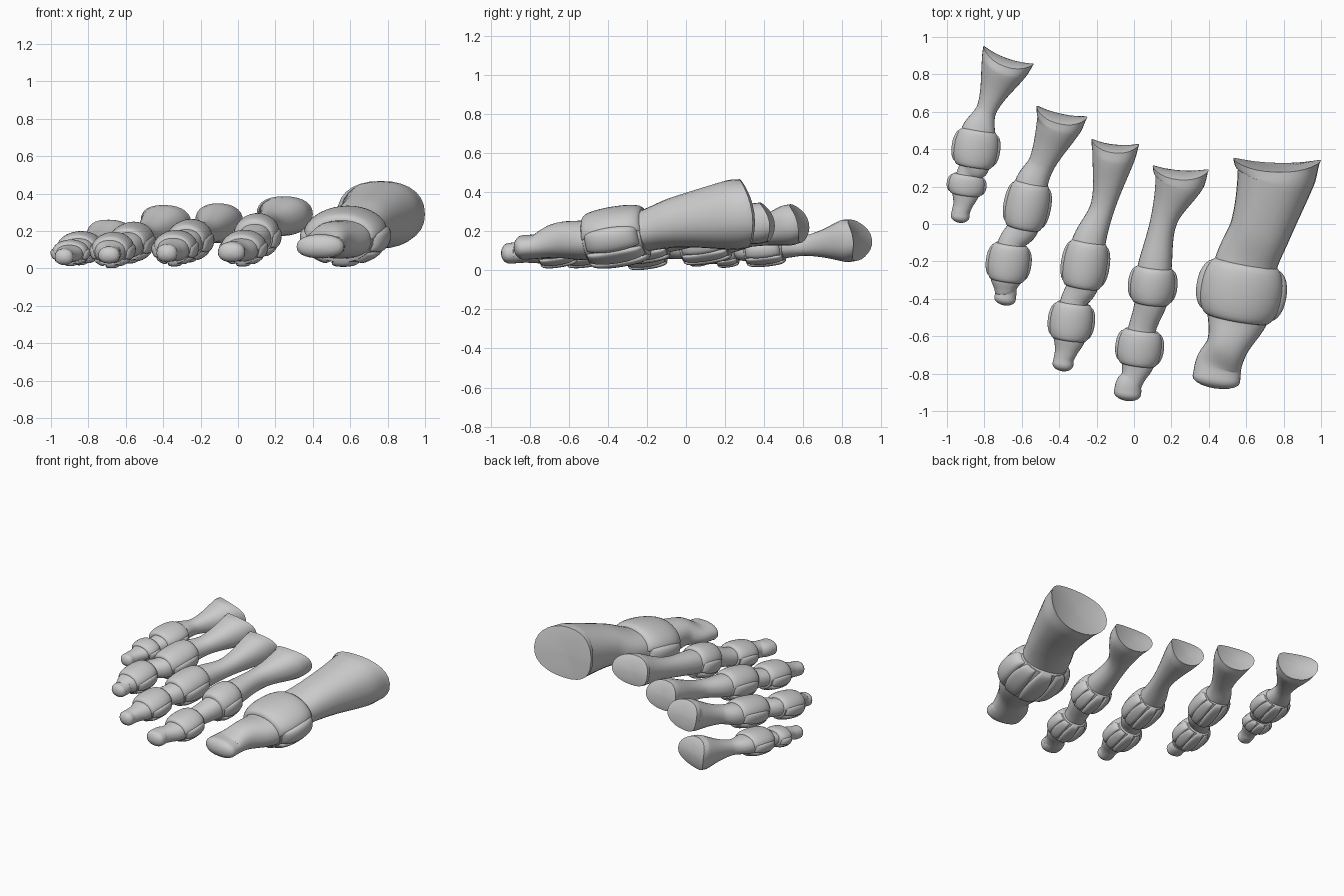
import bpy
from math import sin, cos, pi, radians, copysign
from mathutils import Vector

if "Cube" in bpy.data.objects:
    bpy.data.objects.remove(bpy.data.objects["Cube"])

UP = Vector((0, 0, 1))


def finish(name, verts, faces):
    me = bpy.data.meshes.new(name)
    me.from_pydata(verts, [], faces)
    ob = bpy.data.objects.new(name, me)
    bpy.context.collection.objects.link(ob)
    bpy.ops.object.select_all(action='DESELECT')
    bpy.context.view_layer.objects.active = ob
    ob.select_set(True)
    bpy.ops.object.shade_smooth_by_angle(angle=radians(45))
    return ob


def frame(t):
    t = t.normalized()
    side = UP.cross(t).normalized()
    return t, side, t.cross(side)


def smooth(stations, steps=7):
    """Spline through stations (x, y, z, half width, half height)."""
    p = [Vector(s) for s in stations]
    d = [(b - a).length for a, b in zip(p, p[1:])]
    m = []
    for i in range(len(p)):
        if i == 0:
            m.append((p[1] - p[0]) / d[0])
        elif i == len(p) - 1:
            m.append((p[-1] - p[-2]) / d[-1])
        else:
            m.append((p[i + 1] - p[i - 1]) / (d[i] + d[i - 1]))
    out = []
    for i in range(len(p) - 1):
        for k in range(steps):
            u = k / steps
            out.append(p[i] * (2*u**3 - 3*u*u + 1) + m[i] * (d[i] * (u**3 - 2*u*u + u))
                       + p[i+1] * (3*u*u - 2*u**3) + m[i+1] * (d[i] * (u**3 - u*u)))
    return out + [p[-1]]


def loft(name, stations, start=0.5, end=0.5, low=0.92, n=28, power=2.25, saddle=0.0):
    """Closed tube; start/end are cap depths (negative makes a hollow face).
    saddle sweeps the top and bottom of the first face forward."""
    path = smooth(stations)
    rings = []
    for i, s in enumerate(path):
        a, b = path[max(i-1, 0)], path[min(i+1, len(path)-1)]
        rings.append((s.xyz, (b.xyz - a.xyz), s[3], s[4]))

    def cap(r, depth, sign):
        c, t, rx, rz = r
        return [(c + t.normalized() * sign * depth * min(rx, rz) * (1 - s*s)**0.5 if depth > 0
                 else c + t.normalized() * sign * depth * min(rx, rz) * (1 - s*s),
                 t, rx * s, rz * s) for s in (0.95, 0.82, 0.6, 0.3, 0.04)]
    c0, rz0 = rings[0][0], rings[0][3]
    rings = cap(rings[0], start, -1)[::-1] + rings + cap(rings[-1], end, 1)
    verts, faces = [], []
    for c, t, rx, rz in rings:
        t, side, up = frame(t)
        fade = max(0, 1 - max(0, (c - c0).dot(t)) / (1.8 * rz0))
        for j in range(n):
            a = 2 * pi * j / n
            ca, sa = cos(a), sin(a)
            x = copysign(abs(ca) ** (2/power), ca) * rx
            z = copysign(abs(sa) ** (2/power), sa) * rz * (low if sa < 0 else 1)
            verts.append(c + side * x + up * z + t * saddle * fade * z * z / rz0)
    for i in range(len(rings) - 1):
        for j in range(n):
            k = (j + 1) % n
            faces.append((i*n + j, i*n + k, (i+1)*n + k, (i+1)*n + j))
    faces.append(tuple(range(n))[::-1])
    faces.append(tuple((len(rings)-1)*n + j for j in range(n)))
    return finish(name, verts, faces)


def bulge(v):
    """Width and height factors along a joint, v from -1 to 1."""
    k = abs(v) ** 2.4
    return 1 - 0.19 * k, 1 - 0.12 * k


def band(name, c, axis, hl, rx, rz, mid, half, hi, taper=0.0, n=16, m=14):
    """Ligament sheet wrapped round the joint, its rim sunk in the core."""
    t, side, up = frame(axis)
    verts, faces = [], []
    for i in range(m + 1):
        v = sin((2 * i / m - 1) * pi / 2)
        bx, bz = bulge(v)
        for j in range(n + 1):
            u = sin((2 * j / n - 1) * pi / 2)
            a = radians(mid + half * u * (1 - taper * v*v))
            f = 0.85 + (hi - 0.85) * ((1 - abs(u)**6) * (1 - v**12)) ** 0.5
            verts.append(c + t * v * hl + (side * cos(a) * rx * bx + up * sin(a) * rz * bz) * f)
    w = n + 1
    for i in range(m):
        for j in range(n):
            faces.append((i*w + j, i*w + j + 1, (i+1)*w + j + 1, (i+1)*w + j))
    finish(name, verts, faces)


def joint(name, cap, axis):
    """Joint capsule: core, dorsal hood, side ligaments and plantar strips."""
    c, (hl, rx, rz) = Vector(cap[:3]), cap[3:]
    t = axis.normalized()
    st = [(*(c + t * hl * v * 0.97), rx * 0.88 * bulge(v)[0], rz * 0.88 * bulge(v)[1])
          for v in (-1, -0.5, 0, 0.5, 1)]
    loft(name + "_core", st, 0.08, 0.08, low=1, power=2)
    band(name + "_hood", c, axis, hl, rx, rz, 90, 88, 0.97, n=30)
    for s, label in ((1, "inner"), (-1, "outer")):
        a = -8 if s > 0 else 188
        band(name + "_side_" + label, c, axis, hl * 0.9, rx, rz, a, 27, 1.02, 0.2)
        band(name + "_plantar_" + label, c, axis, hl * 0.95, rx, rz, -90 + s*40, 19, 1.0, 0.25)
    band(name + "_plantar_middle", c, axis, hl, rx, rz, -90, 20, 1.01, 0.25)


def at(cap, t, k, f, g=None):
    """Bone station inside a joint, k half-lengths along it."""
    return (*(Vector(cap[:3]) + t * k * cap[3]), cap[4] * f, cap[5] * (g or f))


def toe(name, base, shaft, caps, tip, neck=None, yaw=0.6, saddle=0.4):
    b, s = Vector(base), Vector(shaft)
    pts = [s.xyz] + [Vector(c[:3]) for c in caps] + [Vector(tip[:3])]
    axes = []
    for i in range(1, len(pts) - 1):
        d = pts[i+1] - pts[i-1]
        axes.append(Vector((d.x * 0.6, d.y, d.z)).normalized())
    # near bone with flared, saddle-shaped base
    flare = b.lerp(s, 0.22)
    flare.x = b.x + (flare.x - b.x) * yaw
    flare[3], flare[4] = base[3] * 0.89, base[4] * 0.98
    rim = (*base[:3], base[3] * 0.99, base[4] * 0.97)
    loft(name + "_near_bone", [rim, tuple(flare), tuple(s),
         at(caps[0], axes[0], -1, 0.7), at(caps[0], axes[0], -0.1, 0.76)],
         -0.2, 0.5, saddle=saddle)
    # middle bone
    if len(caps) == 2:
        loft(name + "_middle_bone", [at(caps[0], axes[0], 0.4, 0.74), at(caps[0], axes[0], 1, 0.66),
             at(caps[1], axes[1], -1.1, 0.58, 0.66), at(caps[1], axes[1], -0.1, 0.74)], -0.2, 0.5)
    # end bone with knobbed tip
    last, ax = caps[-1], axes[-1]
    q = at(last, ax, 1, 0.68)
    if neck is None:
        n = Vector(q).lerp(Vector(tip), 0.45)
        n[3], n[4] = last[4] * 0.5, (last[5] * 0.6 + tip[4]) / 2
        neck = tuple(n)
    pre = (tip[0] + 0.1 * tip[3], tip[1] + 0.6 * tip[3], tip[2] + 0.05 * tip[3],
           tip[3] * 0.97, tip[4] * 1.02)
    loft(name + "_end_bone", [at(last, ax, 0.4, 0.74), q, neck, pre, tip], -0.2, 0.75)
    for i, c in enumerate(caps):
        joint(f"{name}_joint_{i + 1}", c, axes[i])


# toes: base, shaft, joints (x, y, z, half length, half width, half height), tip
toe("big_toe", (.765, .345, .29, .237, .19), (.68, -.02, .245, .165, .14),
    [(.575, -.355, .175, .155, .238, .158)], (.44, -.83, .115, .128, .066),
    (.50, -.65, .15, .113, .095), yaw=0.2, saddle=0.25)
toe("second_toe", (.25, .30, .29, .152, .11), (.16, .02, .23, .072, .075),
    [(.10, -.325, .175, .10, .13, .12), (.03, -.66, .11, .095, .128, .095)],
    (-.035, -.905, .085, .073, .055), yaw=0.3)
toe("third_toe", (-.10, .44, .25, .13, .11), (-.165, .10, .19, .066, .065),
    [(-.26, -.215, .15, .125, .128, .113), (-.335, -.52, .11, .10, .124, .095)],
    (-.38, -.75, .08, .056, .05))
toe("fourth_toe", (-.385, .60, .245, .14, .11), (-.49, .33, .18, .072, .065),
    [(-.57, .10, .14, .125, .125, .107), (-.67, -.205, .10, .10, .12, .094)],
    (-.69, -.40, .07, .058, .047))
toe("little_toe", (-.67, .905, .155, .145, .115), (-.785, .62, .125, .055, .055),
    [(-.845, .405, .11, .10, .128, .09), (-.895, .21, .085, .055, .105, .07)],
    (-.93, .04, .06, .05, .045), yaw=0.9, saddle=0.5)
